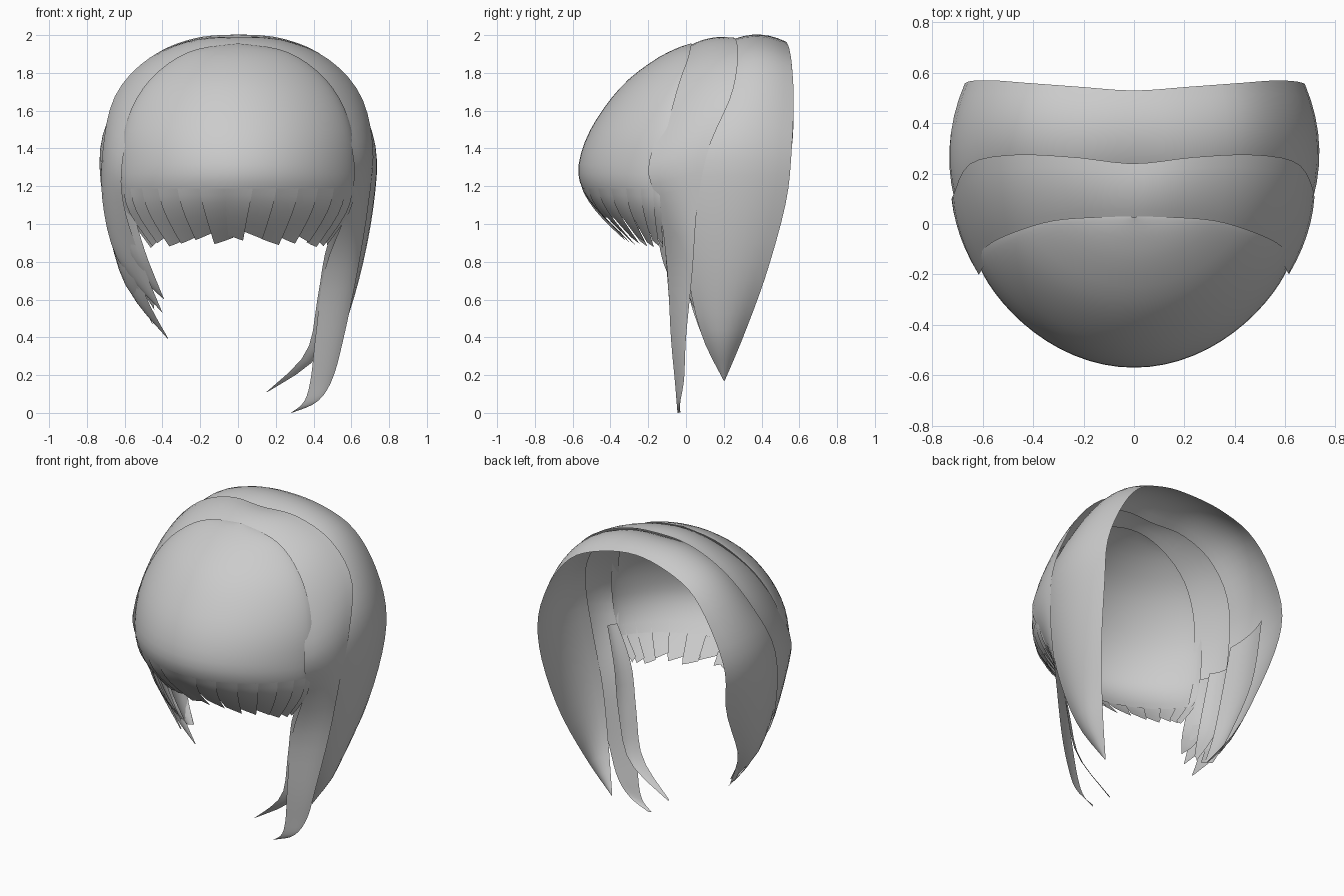
import bpy, bmesh, math
from mathutils import Vector


def spline(rows, u):
    """Catmull-Rom through rows of numbers, u in 0..1."""
    n = len(rows) - 1
    i = min(int(u * n), n - 1)
    t = u * n - i
    p1, p2 = rows[i], rows[i + 1]
    p0 = rows[i - 1] if i > 0 else p1
    p3 = rows[i + 2] if i + 2 <= n else p2
    return [0.5 * (2 * b + (c - a) * t + (2 * a - 5 * b + 4 * c - d) * t * t
                   + (3 * b - a - 3 * c + d) * t ** 3)
            for a, b, c, d in zip(p0, p1, p2, p3)]


def surface(name, f, nu, nv):
    """Smooth open sheet from f(u, v), facing away from the head."""
    bm = bmesh.new()
    g = [[bm.verts.new(f(i / nu, j / nv)) for j in range(nv + 1)] for i in range(nu + 1)]
    for i in range(nu):
        for j in range(nv):
            bm.faces.new((g[i][j], g[i + 1][j], g[i + 1][j + 1], g[i][j + 1]))
    bmesh.ops.remove_doubles(bm, verts=bm.verts, dist=0.0005)
    bm.normal_update()
    mid = Vector((0, 0.1, 1.2))
    if sum(p.normal.dot(p.calc_center_median() - mid) * p.calc_area() for p in bm.faces) < 0:
        bmesh.ops.reverse_faces(bm, faces=bm.faces)
    for p in bm.faces:
        p.smooth = True
    me = bpy.data.meshes.new(name)
    bm.to_mesh(me)
    bm.free()
    ob = bpy.data.objects.new(name, me)
    bpy.context.collection.objects.link(ob)
    return ob


def band(name, stations, bulge, nu=40, nv=6):
    """Sheet between front and rear edges; stations are (xf,yf,zf, xr,yr,zr)."""
    def f(u, v):
        s = spline(stations, u)
        a, b = Vector(s[:3]), Vector(s[3:])
        p = a.lerp(b, v)
        n = Vector((p.x, 0, max(p.z - 1.3, 0)))
        n.normalize()
        w = min(1, (b - a).length / 0.2)
        return p + n * bulge * w * 4 * v * (1 - v)
    return surface(name, f, nu, nv)


def mirrored(rows):
    return [(-a, b, c, -d, e, g) for a, b, c, d, e, g in rows]


# Front cap: rows of height, half width, front y, rim y
cap = [(1.955, .01, .025, .03), (1.93, .2, -.05, .025), (1.87, .34, -.165, .01),
       (1.76, .47, -.31, -.03), (1.62, .56, -.43, -.07), (1.46, .61, -.525, -.11),
       (1.3, .625, -.57, -.13), (1.18, .615, -.545, -.14), (1.05, .57, -.45, -.13),
       (0.88, .45, -.27, -.12)]


def cap_point(t, v, out=0.0):
    z, w, yf, yr = spline(cap, v)
    c = max(math.cos(t), 0) ** 1.5
    return Vector(((w + out) * math.sin(t), yr - (yr - yf + out) * c, z))


H = math.pi / 2
surface("front_cap", lambda u, v: cap_point((2 * u - 1) * H, v * 0.9), 32, 22)

# Fringe: overlapping tapered strands continuing the cap
N = 15
for k in range(N):
    t0 = (2 * (k + 0.5) / N - 1) * H
    side = 1 if t0 >= 0 else -1
    end = 0.97 + 0.03 * abs(t0) / H - 0.01 * (k % 3)

    def strand(u, v, t0=t0, side=side, end=end):
        s = 2 * v - 1
        half = H / N * (1.2 - 0.2 * u * u)
        t = max(-H, min(H, t0 + s * half - side * 0.05 * u))
        vv = 0.77 + (end + 0.012 * s * side - 0.77) * u
        return cap_point(t, vv, 0.018 * u * (1 - u * 0.5) * (side * s + 0.6) + 0.002)
    surface(f"fringe_strand_{k + 1}", strand, 6, 4)

# Back band: arch over the crown, long on the right, short on the left
crown = [(.685, .05, 1.4, .67, .56, 1.4), (.59, .15, 1.65, .57, .57, 1.66),
         (.43, .18, 1.84, .425, .56, 1.845), (.22, .18, 1.93, .22, .545, 1.935),
         (0, .17, 1.935, 0, .53, 1.965)]
back = [(-.43, .1, .5, -.43, .16, .48), (-.57, .0, .75, -.57, .28, .72),
        (-.67, .0, 1.08, -.64, .5, 1.1)] + mirrored(crown) + crown[-2::-1] + [
        (.665, .01, 1.1, .67, .53, 1.12), (.59, .01, .75, .61, .43, .75),
        (.5, .08, .42, .5, .31, .42), (.39, .2, .17, .39, .205, .17)]
band("back_band", back, 0.052, 56, 8)

# Middle band: arch between cap and back band, running into the side locks
mid = [(.615, -.2, 1.3, .715, .12, 1.4), (.555, -.11, 1.57, .65, .24, 1.68),
       (.425, -.04, 1.775, .475, .275, 1.875), (.22, .005, 1.9, .235, .265, 1.975),
       (0, .02, 1.945, 0, .24, 1.985)]
middle = [(-.4, -.02, .53, -.4, -.01, .53), (-.51, -.09, .8, -.63, .06, .8),
          (-.6, -.16, 1.08, -.715, .09, 1.1)] + mirrored(mid) + mid[-2::-1] + [
          (.58, -.14, 1.08, .69, .06, 1.1), (.46, -.1, .76, .635, .035, .76),
          (.41, -.08, .4, .56, .0, .4), (.385, -.06, .18, .5, -.01, .18),
          (.35, -.05, .06, .42, -.03, .06), (.28, -.045, 0, .29, -.03, 0.002)]
band("middle_band", middle, 0.02, 64, 6)

# Extra loose locks under the bands
locks = {
    "right_inner_lock": [(.57, -.11, 1.12, .6, -.05, 1.12), (.47, -.11, .88, .53, -.02, .88),
                         (.42, -.09, .6, .5, -.02, .6), (.36, -.07, .32, .42, -.02, .3),
                         (.15, -.045, .11, .155, -.035, .11)],
    "left_outer_lock": [(-.66, -.03, 1.25, -.69, .15, 1.25), (-.58, -.03, .88, -.66, .15, .88),
                        (-.48, .02, .6, -.56, .16, .62), (-.37, .09, .395, -.375, .1, .395)],
    "left_front_lock": [(-.61, -.18, 1.25, -.66, -.04, 1.25), (-.5, -.14, .88, -.6, -.04, .9),
                        (-.44, -.09, .72, -.49, -.03, .7), (-.39, -.03, .6, -.39, -.02, .6)],
    "left_middle_lock": [(-.63, -.06, 1.25, -.67, .06, 1.25), (-.53, -.04, .82, -.59, .07, .82),
                         (-.44, .03, .58, -.44, .05, .54)],
    "left_inner_lock": [(-.64, .12, 1.35, -.63, .42, 1.4), (-.6, .08, 1.0, -.6, .37, 1.0),
                        (-.54, .08, .72, -.54, .24, .68), (-.45, .11, .5, -.45, .19, .47)],
}
for name, st in locks.items():
    band(name, st, 0.025, 14, 4)
